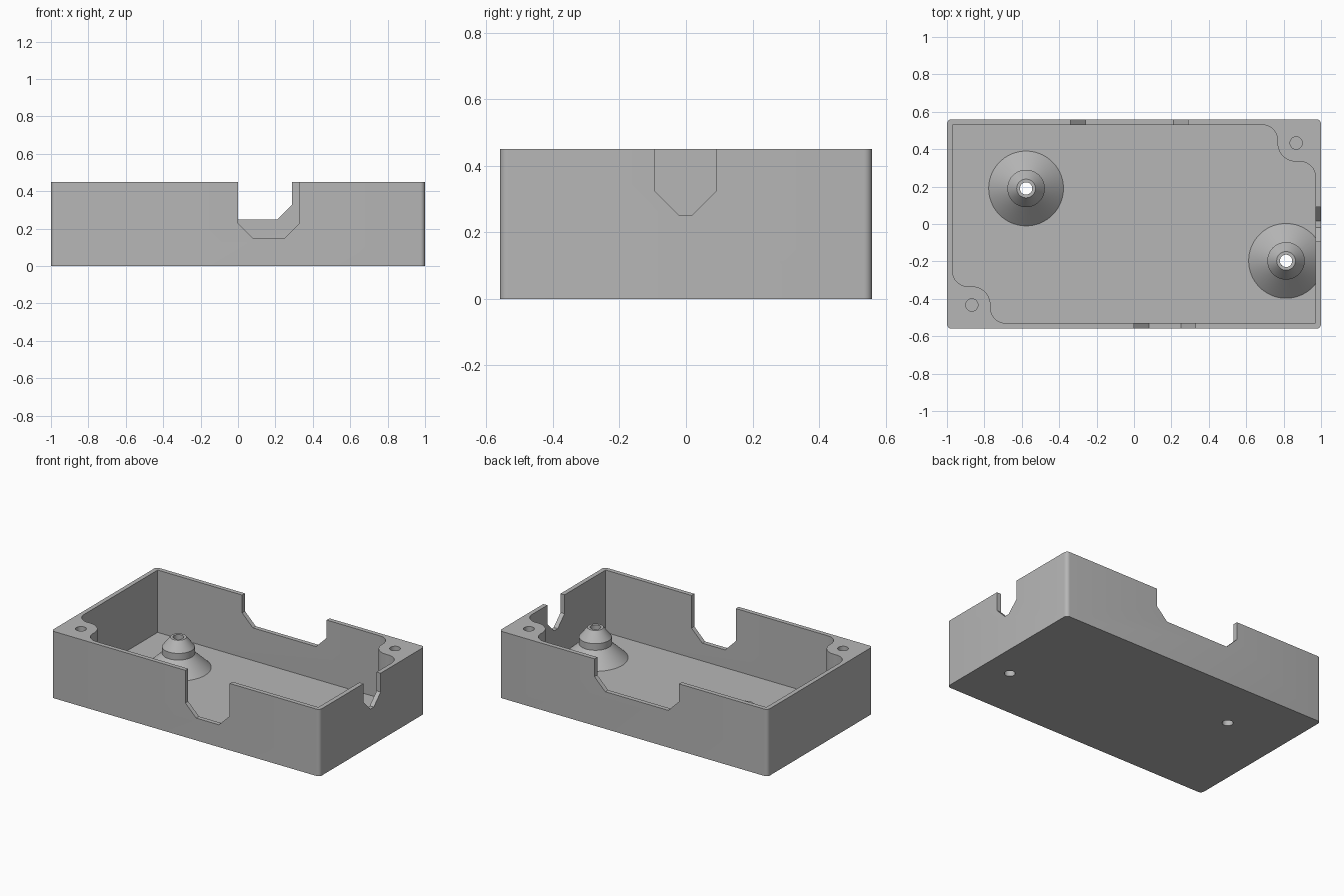
import bpy
import bmesh
from math import cos, sin, pi, radians, tau

if "Cube" in bpy.data.objects:
    bpy.data.objects.remove(bpy.data.objects["Cube"], do_unlink=True)

HALF_X, HALF_Y, HEIGHT = 1.0, 0.56, 0.45
WALL, FLOOR = 0.03, 0.03
IN_X, IN_Y = HALF_X - WALL, HALF_Y - WALL
BORE = 0.033
SCREWS = [(0.867, 0.433), (-0.867, -0.433)]
PEGS = [(-0.577, 0.19), (0.813, -0.197)]

grey = bpy.data.materials.new("plain grey")
grey.use_nodes = True
colour = (0.47, 0.47, 0.47, 1)
grey.diffuse_color = colour
grey.node_tree.nodes["Principled BSDF"].inputs["Base Color"].default_value = colour


def finish(name, bm):
    bmesh.ops.recalc_face_normals(bm, faces=bm.faces)
    mesh = bpy.data.meshes.new(name)
    bm.to_mesh(mesh)
    bm.free()
    mesh.materials.append(grey)
    obj = bpy.data.objects.new(name, mesh)
    bpy.context.collection.objects.link(obj)
    return obj


def select(obj):
    bpy.ops.object.select_all(action='DESELECT')
    obj.select_set(True)
    bpy.context.view_layer.objects.active = obj


def prism(name, outline, low, high, axis='Z'):
    """Extrude a 2D outline between two heights along an axis."""
    place = {'X': lambda a, b, h: (h, a, b),
             'Y': lambda a, b, h: (a, h, b),
             'Z': lambda a, b, h: (a, b, h)}[axis]
    bm = bmesh.new()
    face = bm.faces.new([bm.verts.new(place(a, b, low)) for a, b in outline])
    new = bmesh.ops.extrude_face_region(bm, geom=[face])["geom"]
    shift = [p - q for p, q in zip(place(0, 0, high), place(0, 0, low))]
    bmesh.ops.translate(bm, vec=shift,
                        verts=[v for v in new if isinstance(v, bmesh.types.BMVert)])
    return finish(name, bm)


def arc(cx, cy, r, start, end, steps=10):
    angles = [radians(start + (end - start) * i / steps) for i in range(steps + 1)]
    return [(cx + r * cos(a), cy + r * sin(a)) for a in angles]


def circle(cx, cy, r):
    return arc(cx, cy, r, 0, 350, 35)


def notch(left, right, bottom, chamfer=0.08):
    """Slot open at the top with two chamfered lower corners."""
    top = HEIGHT + 0.1
    return [(left, top), (left, bottom + chamfer), (left + chamfer, bottom),
            (right - chamfer, bottom), (right, bottom + chamfer), (right, top)]


def cut(target, cutter):
    mod = target.modifiers.new("cut", 'BOOLEAN')
    mod.operation = 'DIFFERENCE'
    mod.solver = 'EXACT'
    mod.object = cutter
    select(target)
    bpy.ops.object.modifier_apply(modifier=mod.name)
    bpy.data.objects.remove(cutter, do_unlink=True)


# Outer block with rounded upright corners
r = 0.025
block = []
for i, (sx, sy) in enumerate([(1, 1), (-1, 1), (-1, -1), (1, -1)]):
    block += arc(sx * (HALF_X - r), sy * (HALF_Y - r), r, i * 90, i * 90 + 90, 6)
tray = prism("tray", block, 0, HEIGHT)

# Cavity leaving a screw post in two opposite corners
fillet = 0.08
px, py = SCREWS[0]
half = (arc(px - 0.1 - fillet, IN_Y - fillet, fillet, 90, 0)
        + arc(px, py, 0.1, 180, 270)
        + arc(IN_X - fillet, py - 0.1 - fillet, fillet, 90, 0)
        + [(IN_X, -IN_Y)])
cavity = half + [(-x, -y) for x, y in half]
cut(tray, prism("cavity_cutter", cavity, FLOOR, HEIGHT + 0.1))

# Cable notches in the front, back and right walls
cut(tray, prism("front_notch", notch(0, 0.33, 0.15), -HALF_Y - 0.1, -IN_Y + 0.02, 'Y'))
cut(tray, prism("back_notch", notch(-0.34, 0.29, 0.25), IN_Y - 0.02, HALF_Y + 0.1, 'Y'))
cut(tray, prism("right_notch", notch(-0.093, 0.09, 0.25, 0.073), IN_X - 0.02, HALF_X + 0.1, 'X'))

# Blind screw holes in the posts, through holes under the pegs
for x, y in SCREWS:
    cut(tray, prism("screw_hole", circle(x, y, BORE), 0.1, HEIGHT + 0.1))
for x, y in PEGS:
    cut(tray, prism("peg_hole", circle(x, y, BORE), -0.1, FLOOR + 0.1))

# Hollow mounting pegs with a flared foot
profile = [(0.2, FLOOR), (0.1, 0.125), (0.1, 0.17), (0.05, 0.235), (BORE, 0.235), (BORE, FLOOR)]
pegs = []
for label, (x, y) in zip(("left_peg", "right_peg"), PEGS):
    bm = bmesh.new()
    verts = [bm.verts.new((x + pr, y, pz)) for pr, pz in profile]
    edges = [bm.edges.new(pair) for pair in zip(verts, verts[1:])]
    bmesh.ops.spin(bm, geom=verts + edges, cent=(x, y, 0), axis=(0, 0, 1),
                   angle=tau, steps=72, use_merge=True)
    bmesh.ops.remove_doubles(bm, verts=bm.verts, dist=0.0001)
    # Trim the foot where it meets the side wall
    bmesh.ops.bisect_plane(bm, geom=bm.verts[:] + bm.edges[:] + bm.faces[:],
                           plane_co=(IN_X, 0, 0), plane_no=(1, 0, 0), clear_outer=True)
    pegs.append(finish(label, bm))
pegs[0].name, pegs[1].name = "back_peg", "front_peg"

for obj in [tray] + pegs:
    select(obj)
    bpy.ops.object.shade_smooth_by_angle(angle=pi / 7)
